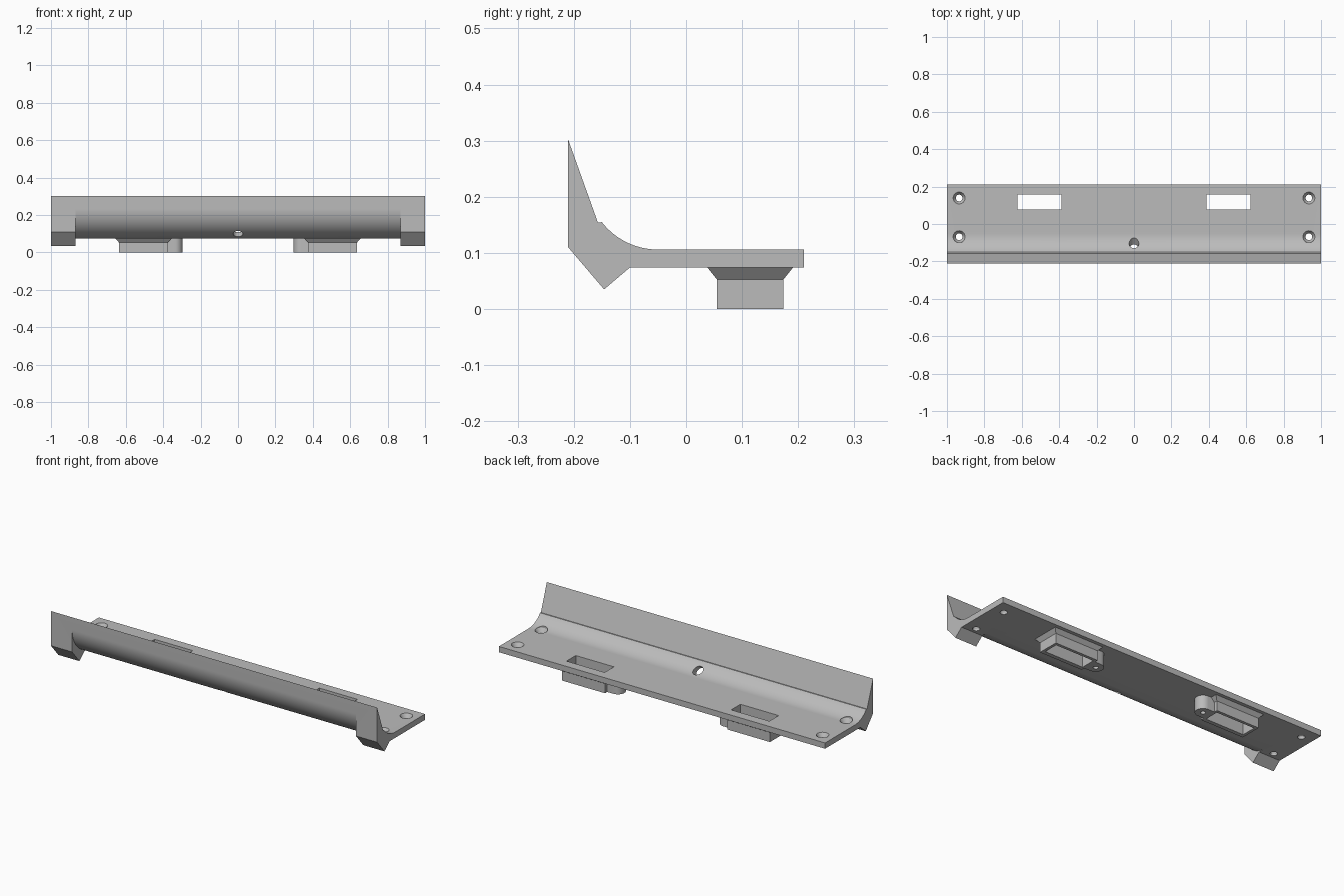
import bpy, bmesh, math
from mathutils import Vector, Matrix

cube = bpy.data.objects.get("Cube")
if cube:
    bpy.data.objects.remove(cube, do_unlink=True)

grey = bpy.data.materials.new("plain grey")
grey.use_nodes = True
colour = (0.5, 0.5, 0.5, 1)
grey.diffuse_color = colour
grey.node_tree.nodes["Principled BSDF"].inputs["Base Color"].default_value = colour


def finish(bm, name):
    bmesh.ops.recalc_face_normals(bm, faces=bm.faces)
    mesh = bpy.data.meshes.new(name)
    bm.to_mesh(mesh)
    bm.free()
    mesh.materials.append(grey)
    ob = bpy.data.objects.new(name, mesh)
    bpy.context.collection.objects.link(ob)
    return ob


def loft(name, rings):
    """Closed solid through rings of equal point count."""
    bm = bmesh.new()
    loops = [[bm.verts.new(p) for p in ring] for ring in rings]
    n = len(loops[0])
    for a, b in zip(loops, loops[1:]):
        for i in range(n):
            j = (i + 1) % n
            bm.faces.new((a[i], a[j], b[j], b[i]))
    bm.faces.new(loops[0])
    bm.faces.new(loops[-1])
    return finish(bm, name)


def extrude_x(name, profile, half):
    return loft(name, [[(x, y, z) for y, z in profile] for x in (-half, half)])


def rect(x0, x1, y0, y1, z):
    return [(x0, y0, z), (x1, y0, z), (x1, y1, z), (x0, y1, z)]


def turned(name, steps, place):
    """Round solid from (radius, height) steps."""
    n = 32
    turn = [2 * math.pi * i / n for i in range(n)]
    return loft(name, [[place @ Vector((r * math.cos(t), r * math.sin(t), h))
                        for t in turn] for r, h in steps])


def cut(ob, cutter):
    mod = ob.modifiers.new("cut", 'BOOLEAN')
    mod.operation = 'DIFFERENCE'
    mod.solver = 'EXACT'
    mod.object = cutter
    bpy.context.view_layer.objects.active = ob
    bpy.ops.object.modifier_apply(modifier=mod.name)


def arc(r, a0, a1, n=24):
    """Points about the centre line of the curved trough."""
    steps = [math.radians(a0 + (a1 - a0) * i / n) for i in range(n + 1)]
    return [(-0.05 + r * math.cos(a), 0.233 + r * math.sin(a)) for a in steps]


# Full section: plate, curved trough, raised lip and end foot
section = [(0.21, 0.074), (0.21, 0.106)] + arc(0.127, 270, 218)
section += [(-0.157, 0.154), (-0.21, 0.302), (-0.21, 0.11), (-0.146, 0.035), (-0.1, 0.074)]
plate = extrude_x("mounting_plate", section, 1)
cutters = []

# Rounded front between the end feet
front = arc(0.16, 180, 270, 32) + [(-0.05, -0.1), (-0.3, -0.1), (-0.3, 0.233)]
cutters.append(extrude_x("front_cutter", front, 0.87))

# Countersunk screw holes
for x in (-0.935, 0.935):
    for y in (-0.068, 0.139):
        cutters.append(turned("screw_cutter", [(0.018, 0), (0.018, 0.085), (0.032, 0.106), (0.032, 0.2)],
                              Matrix.Translation((x, y, 0))))

# Slanted centre hole through the trough
tilt = Matrix.Translation((0, -0.122, 0.107)) @ Matrix.Rotation(math.radians(-55), 4, 'X')
cutters.append(turned("drain_cutter", [(0.026, -0.07), (0.026, 0.07)], tilt))

parts = [plate]
for s, side in ((-1, "right"), (1, "left")):
    # Socket with a flared collar under the plate
    socket = loft(side + "_socket", [
        rect(s * 0.375, s * 0.637, 0.055, 0.174, 0),
        rect(s * 0.375, s * 0.637, 0.055, 0.174, 0.053),
        rect(s * 0.355, s * 0.655, 0.038, 0.191, 0.074)])
    slot = loft(side + "_slot_cutter",
                [rect(s * 0.388, s * 0.622, 0.077, 0.158, z) for z in (-0.1, 0.2)])
    cut(socket, slot)
    cutters.append(slot)

    # Rounded screw tab beside the socket
    outline = [(0.375, 0.155), (0.375, 0.075)]
    for i in range(17):
        a = math.radians(270 - 180 * i / 16)
        outline.append((0.337 + 0.04 * math.cos(a), 0.115 + 0.04 * math.sin(a)))
    tab = loft(side + "_screw_tab", [[(s * x, y, z) for x, y in outline] for z in (0, 0.074)])
    hole = turned("tab_cutter", [(0.013, -0.05), (0.013, 0.06)], Matrix.Translation((s * 0.337, 0.115, 0)))
    cut(tab, hole)
    bpy.data.objects.remove(hole, do_unlink=True)
    parts += [socket, tab]

for c in cutters:
    cut(plate, c)
    bpy.data.objects.remove(c, do_unlink=True)

# Smooth curves, sharp edges
bpy.ops.object.select_all(action='DESELECT')
for ob in parts:
    ob.select_set(True)
bpy.context.view_layer.objects.active = plate
bpy.ops.object.shade_smooth_by_angle(angle=math.radians(25))
